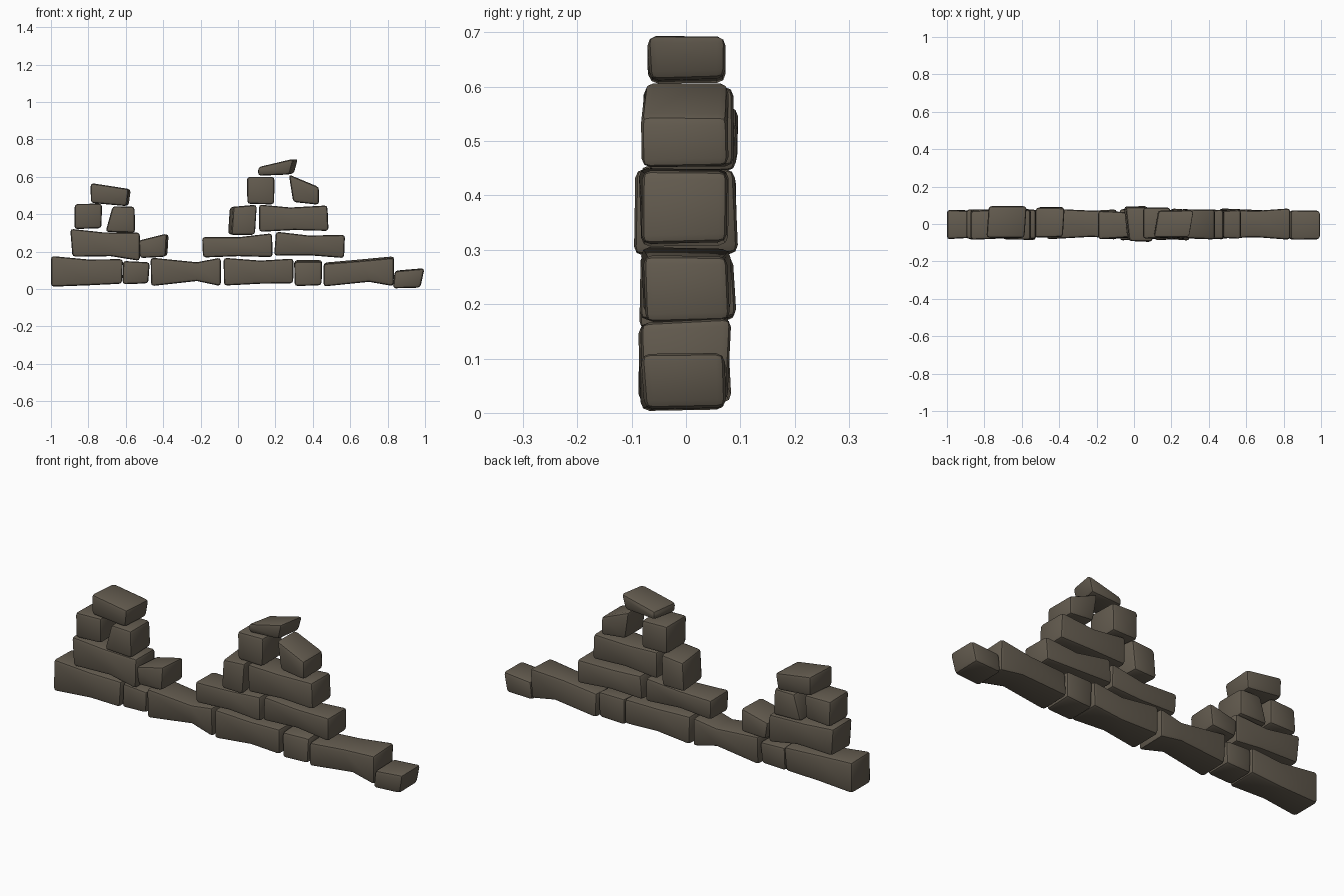
import bpy, bmesh, math, random

if "Cube" in bpy.data.objects:
    bpy.data.objects.remove(bpy.data.objects["Cube"])

random.seed(4)
mat = bpy.data.materials.new("stone")
mat.diffuse_color = (0.125, 0.105, 0.078, 1)
mat.use_nodes = True
mat.node_tree.nodes["Principled BSDF"].inputs["Base Color"].default_value = mat.diffuse_color


def stone(name, bottom, top, y0=-0.08, y1=0.08, shear=0.0, back=0.0, pinch=0.012):
    """Stone from matching bottom/top outlines (x, z), left to right.
    shear: x shift from front to back; back: extra height of the back top edge."""
    bm = bmesh.new()
    rings = []
    n = len(bottom)
    j = lambda a: random.uniform(-a, a)
    for i, (b, t) in enumerate(zip(bottom, top)):
        p = pinch if 0 < i < n - 1 else 0
        f, k = y0 + p, y1 - p
        rings.append([bm.verts.new(c) for c in (
            (b[0] - shear / 2, f + j(.005), b[1]),
            (b[0] + shear / 2, k + j(.005), b[1] + abs(j(.005))),
            (t[0] + shear / 2, k + j(.005), t[1] + back - abs(j(.004))),
            (t[0] - shear / 2, f + j(.005), t[1]))])
    for a, b in zip(rings, rings[1:]):
        for i in range(4):
            m = (i + 1) % 4
            bm.faces.new((a[i], a[m], b[m], b[i]))
    bm.faces.new(rings[0])
    bm.faces.new(rings[-1][::-1])
    bmesh.ops.recalc_face_normals(bm, faces=bm.faces)
    # worn, rounded edges
    edges = [e for e in bm.edges if e.calc_face_angle() > math.radians(40)]
    bmesh.ops.bevel(bm, geom=edges, offset=0.016, segments=2, profile=0.5,
                    affect='EDGES', clamp_overlap=True)
    me = bpy.data.meshes.new(name)
    bm.to_mesh(me)
    bm.free()
    me.materials.append(mat)
    ob = bpy.data.objects.new(name, me)
    bpy.context.collection.objects.link(ob)
    bpy.ops.object.select_all(action='DESELECT')
    bpy.context.view_layer.objects.active = ob
    ob.select_set(True)
    bpy.ops.object.shade_smooth_by_angle(angle=math.radians(30))


# base course
stone("base_stone_1", [(-1, .012), (-.8, .02), (-.62, .028)],
      [(-1, .177), (-.8, .158), (-.615, .16)])
stone("base_stone_2", [(-.617, .025), (-.48, .03)], [(-.615, .15), (-.472, .143)], -.07, .075)
stone("base_stone_3", [(-.465, .015), (-.22, .042), (-.092, .015)],
      [(-.467, .168), (-.22, .143), (-.092, .168)])
stone("base_stone_4", [(-.075, .018), (.12, .028), (.295, .03)],
      [(-.077, .167), (.12, .152), (.297, .163)], -.085, .08)
stone("base_stone_5", [(.303, .015), (.447, .02)], [(.3, .145), (.45, .147)], -.07, .075, back=.012)
stone("base_stone_6", [(.457, .013), (.7, .038), (.832, .015)],
      [(.458, .135), (.65, .15), (.835, .167)], back=.01)
stone("base_stone_7", [(.828, .003), (.975, .007)], [(.838, .095), (.997, .11)], -.08, .075, back=.005)

# second course
stone("second_stone_1", [(-.885, .172), (-.68, .175), (-.525, .15)],
      [(-.897, .322), (-.72, .303), (-.525, .302)], -.085, .08)
stone("second_stone_2", [(-.52, .165), (-.382, .172)], [(-.532, .258), (-.375, .297)],
      -.07, .09, shear=.01)
stone("second_stone_3", [(-.187, .168), (0, .175), (.185, .17)],
      [(-.192, .278), (0, .277), (.182, .298)], -.085, .07)
stone("second_stone_4", [(.193, .178), (.38, .18), (.567, .165)],
      [(.203, .307), (.38, .286), (.572, .29)])

# third course
stone("third_stone_1", [(-.875, .32), (-.73, .325)], [(-.873, .455), (-.727, .457)], -.08, .075)
stone("third_stone_2", [(-.708, .305), (-.55, .3)], [(-.67, .443), (-.553, .44)], -.085, .08)
stone("third_stone_3", [(-.045, .288), (.082, .29)], [(-.035, .44), (.092, .45)],
      -.092, .093, shear=-.02)
stone("third_stone_4", [(.113, .305), (.3, .315), (.484, .31)],
      [(.112, .452), (.28, .436), (.478, .447)], -.085, .08)

# upper stones
stone("left_cap_stone", [(-.782, .46), (-.59, .443)], [(-.783, .567), (-.578, .535)],
      -.07, .092, shear=.012)
stone("fourth_stone_1", [(.05, .455), (.193, .452)], [(.048, .6), (.195, .6)], -.075, .085)
stone("fourth_stone_2", [(.295, .465), (.433, .45)], [(.272, .612), (.433, .545)], -.08, .075)
stone("right_cap_stone", [(.117, .605), (.288, .612)], [(.118, .652), (.31, .697)],
      -.07, .075, shear=.025)
